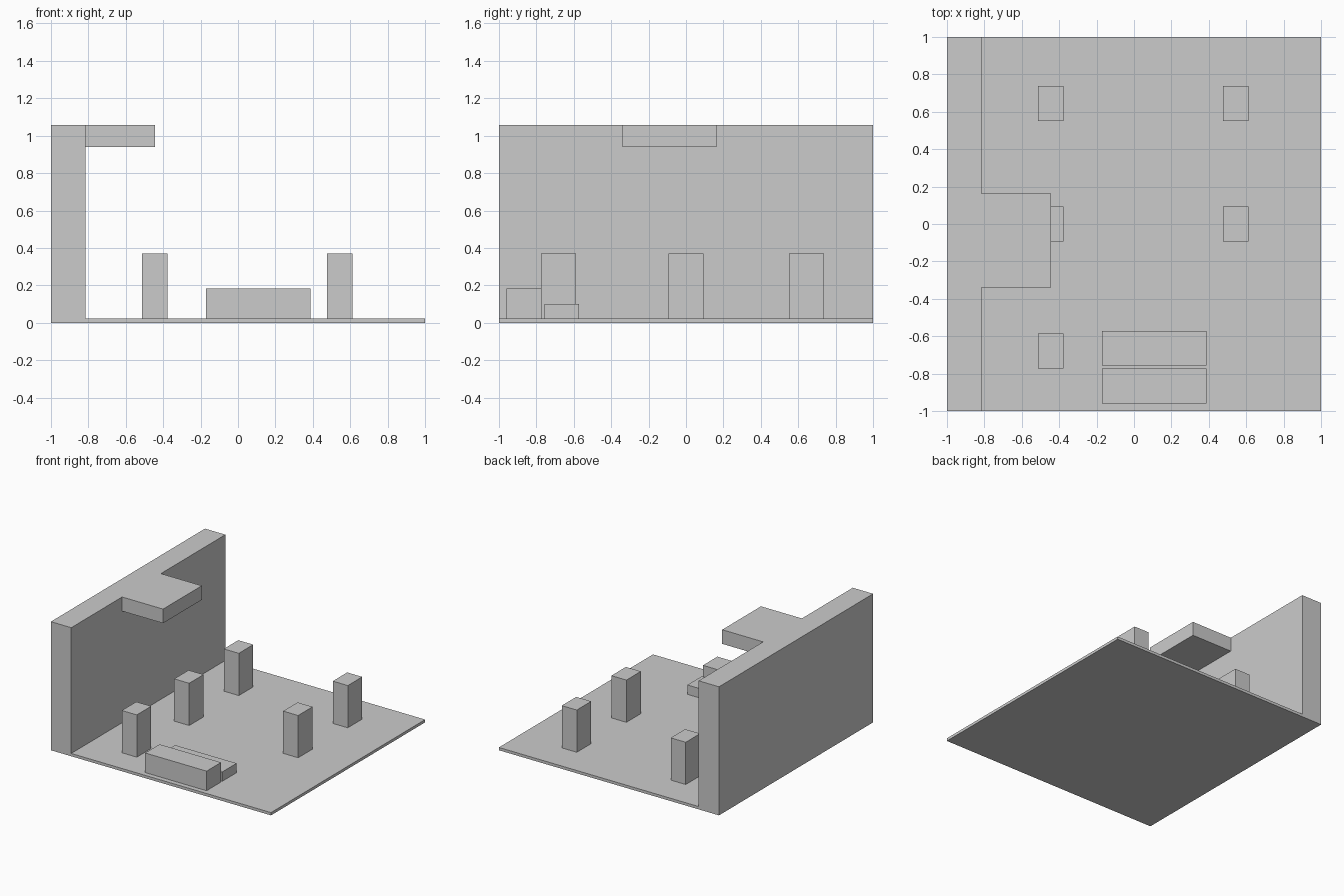
import bpy
import bmesh
from mathutils import Matrix, Vector

if "Cube" in bpy.data.objects:
    bpy.data.objects.remove(bpy.data.objects["Cube"])


def box(name, x, y, z):
    """Axis-aligned block from (min, max) ranges."""
    lo, hi = Vector((x[0], y[0], z[0])), Vector((x[1], y[1], z[1]))
    bm = bmesh.new()
    bmesh.ops.create_cube(bm, size=1, matrix=Matrix.LocRotScale((lo + hi) / 2, None, hi - lo))
    mesh = bpy.data.meshes.new(name)
    bm.to_mesh(mesh)
    bm.free()
    obj = bpy.data.objects.new(name, mesh)
    bpy.context.collection.objects.link(obj)
    return obj


FLOOR_TOP = 0.023
WALL_IN = -0.815
WALL_TOP = 1.056

# Ground slab and the tall side wall
box("floor", (WALL_IN, 1), (-1, 1), (0, FLOOR_TOP))
box("wall", (-1, WALL_IN), (-1, 1), (0, WALL_TOP))

# Balcony flush with the top of the wall
box("balcony", (WALL_IN, -0.443), (-0.34, 0.163), (0.94, WALL_TOP))

# Pillars: three in the left row, two in the right row
for row, cx, ys in (("left", -0.446, (-0.68, 0, 0.644)), ("right", 0.544, (0, 0.644))):
    for i, cy in enumerate(ys, 1):
        box(f"{row}_pillar_{i}", (cx - 0.068, cx + 0.068),
            (cy - 0.0935, cy + 0.0935), (FLOOR_TOP, 0.37))

# Two steps: tall one at the front edge, low one behind it
box("tall_step", (-0.171, 0.387), (-0.96, -0.773), (FLOOR_TOP, 0.184))
box("low_step", (-0.171, 0.387), (-0.757, -0.571), (FLOOR_TOP, 0.10))
